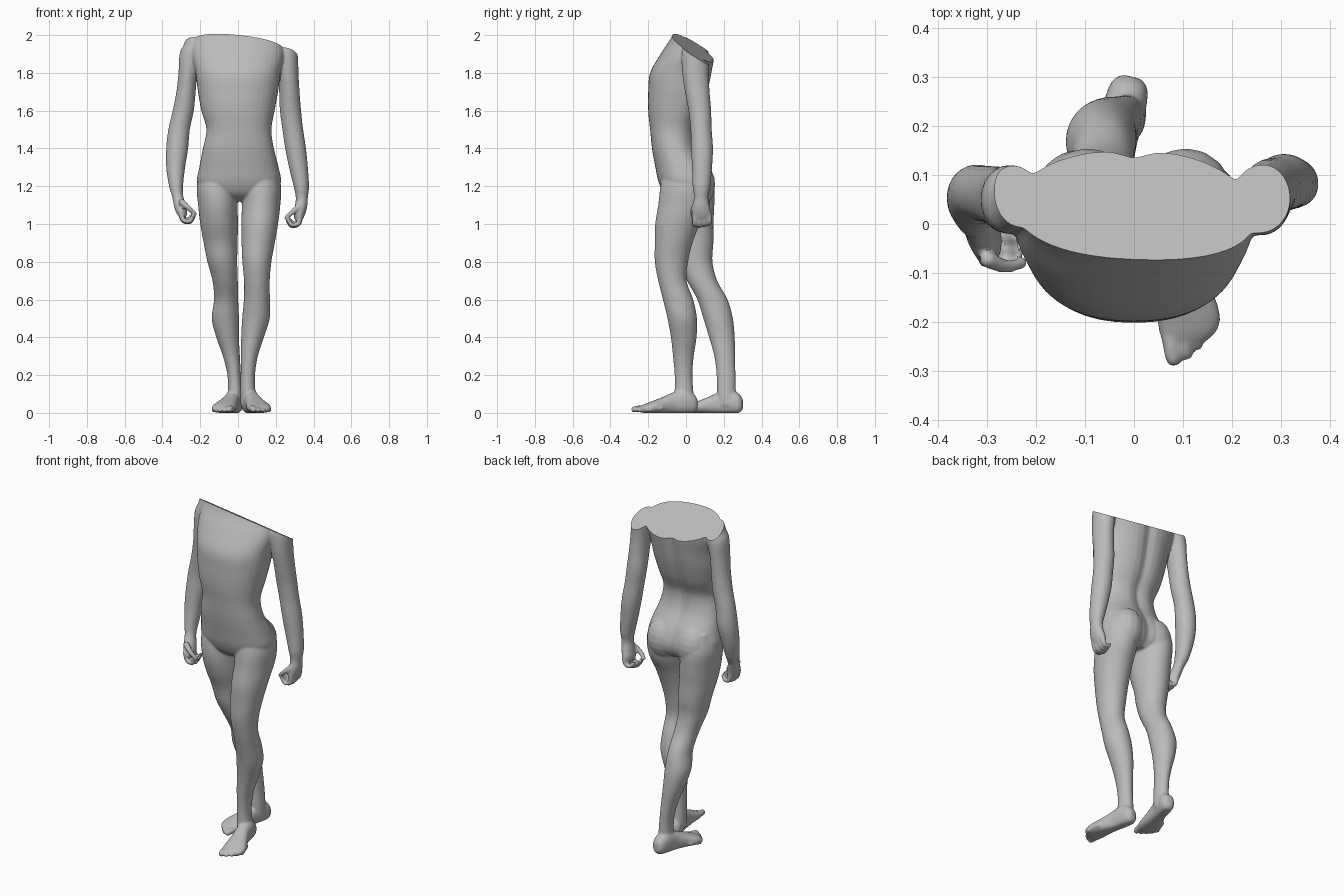
import bpy, bmesh, math
from mathutils import Vector, Matrix

parts = []


def finish(name, bm):
    mesh = bpy.data.meshes.new(name)
    bmesh.ops.recalc_face_normals(bm, faces=bm.faces)
    bm.to_mesh(mesh)
    bm.free()
    ob = bpy.data.objects.new(name, mesh)
    bpy.context.collection.objects.link(ob)
    parts.append(ob)
    return ob


def spline(rows, steps=5):
    # smooth curve through every row
    out = []
    for i in range(len(rows) - 1):
        q = [rows[max(i - 1, 0)], rows[i], rows[i + 1], rows[min(i + 2, len(rows) - 1)]]
        for k in range(steps):
            t = k / steps
            out.append([0.5 * (2 * b + (c - a) * t + (2 * a - 5 * b + 4 * c - d) * t * t
                               + (3 * b - a - 3 * c + d) * t ** 3) for a, b, c, d in zip(*q)])
    return out + [list(rows[-1])]


def loft(name, rows, place, power=2.0, groove=0.0, n=40):
    # rows: station, centre u, centre v, radius u, radius v
    bm = bmesh.new()
    rings = []
    for t, cu, cv, ru, rv in spline(rows):
        ring = []
        for k in range(n):
            a = 2 * math.pi * k / n
            c, s = math.cos(a), math.sin(a)
            u = ru * math.copysign(abs(c) ** (2 / power), c)
            v = rv * math.copysign(abs(s) ** (2 / power), s)
            if s > 0:
                v -= groove * math.exp(-(u / 0.035) ** 2)
            ring.append(bm.verts.new(place(t, cu + u, cv + v)))
        rings.append(ring)
    for r, q in zip(rings, rings[1:]):
        for k in range(n):
            bm.faces.new((r[k], r[(k + 1) % n], q[(k + 1) % n], q[k]))
    bm.faces.new(rings[0])
    bm.faces.new(rings[-1])
    return finish(name, bm)


def upright(t, u, v):
    return (u, v, t)


def ball(bm, p, r):
    m = Matrix.Translation(p) @ Matrix.Diagonal((*r, 1))
    bmesh.ops.create_uvsphere(bm, u_segments=16, v_segments=10, radius=1, matrix=m)


def digit(bm, pts, r0, r1):
    # tapering finger or toe made of closely spaced beads
    path = spline(pts, 7)
    for i, p in enumerate(path):
        r = r0 + (r1 - r0) * i / (len(path) - 1)
        ball(bm, p, (r, r, r))


# torso with spine hollow
loft("torso", [
    (2.1, 0, .05, .2, .1), (2.0, 0, .04, .235, .112), (1.9, 0, .01, .245, .145),
    (1.8, 0, -.025, .225, .165), (1.7, 0, -.04, .212, .16), (1.6, 0, -.055, .194, .145),
    (1.5, .005, -.07, .172, .12), (1.4, .002, -.06, .188, .12), (1.3, .005, -.022, .21, .14),
    (1.22, .005, 0, .222, .145), (1.16, .005, .01, .18, .125), (1.12, .005, .02, .1, .08)],
    upright, 2.25, .018)

# seat muscles
bm = bmesh.new()
for x in (-.095, .105):
    ball(bm, (x, .055, 1.21), (.098, .1, .125))
finish("seat_muscles", bm)

# legs, one forward and one back
loft("front_leg", [
    (1.3, .11, 0, .09, .11), (1.2, .122, 0, .106, .135), (1.1, .122, -.012, .102, .135),
    (1.0, .115, -.045, .097, .118), (.9, .107, -.065, .088, .1), (.8, .1, -.077, .077, .088),
    (.7, .1, -.072, .068, .075), (.6, .1, -.042, .069, .08), (.5, .095, -.02, .073, .078),
    (.4, .077, -.012, .06, .068), (.3, .06, -.014, .045, .055), (.2, .052, -.013, .038, .047),
    (.1, .052, -.01, .04, .05), (.04, .052, -.005, .038, .05)], upright)
loft("back_leg", [
    (1.3, -.1, .01, .09, .11), (1.2, -.112, .01, .106, .138), (1.1, -.107, .01, .104, .14),
    (1.0, -.1, .02, .1, .125), (.9, -.092, .04, .09, .105), (.8, -.083, .05, .079, .09),
    (.7, -.068, .085, .067, .08), (.6, -.063, .14, .064, .08), (.5, -.067, .17, .072, .078),
    (.4, -.055, .19, .06, .068), (.3, -.035, .205, .045, .055), (.2, -.02, .212, .036, .05),
    (.1, -.015, .215, .038, .05), (.04, -.013, .225, .038, .05)], upright)


# feet, drawn from the heel forward and turned outward
def foot(name, side, ox, oy, angle):
    c, s = math.cos(angle), math.sin(angle)

    def place(t, u, v):
        return Vector((ox + side * (u * c - t * s), oy + t * c + u * s, max(v, 0)))

    loft(name, [
        (0, 0, .045, .02, .025), (-.02, 0, .05, .038, .05), (-.07, 0, .06, .044, .065),
        (-.13, 0, .052, .043, .057), (-.19, .004, .04, .052, .043), (-.25, .008, .029, .064, .031),
        (-.29, .004, .022, .06, .022), (-.31, -.004, .018, .045, .014)], place, 2.3)
    bm = bmesh.new()
    for u, tip, r in ((-.04, -.352, .018), (-.012, -.345, .014), (.014, -.33, .013),
                      (.038, -.31, .012), (.06, -.285, .012)):
        digit(bm, [place(tip + .08, u * .92, .024), place(tip + .035, u, .022),
                   place(tip + r, u, r)], r, r * .9)
    finish(name + "_toes", bm)


foot("front_foot", 1, .05, .06, math.radians(12))
foot("back_foot", -1, -.004, .3, math.radians(14))

# arms with deltoids and palms
loft("left_side_arm", [
    (2.0, .235, .05, .035, .045), (1.95, .25, .05, .052, .064), (1.9, .257, .05, .06, .073),
    (1.8, .265, .05, .055, .07), (1.7, .272, .06, .054, .065), (1.6, .278, .073, .056, .06),
    (1.5, .29, .08, .055, .056), (1.4, .305, .085, .055, .058), (1.3, .32, .085, .05, .053),
    (1.2, .335, .082, .041, .047), (1.14, .338, .08, .032, .038), (1.09, .333, .08, .033, .047),
    (1.05, .325, .083, .03, .052), (1.02, .32, .083, .02, .045)], upright)
loft("right_side_arm", [
    (2.02, -.23, .045, .035, .045), (1.95, -.237, .048, .05, .062), (1.9, -.25, .05, .059, .07),
    (1.8, -.265, .05, .05, .067), (1.7, -.275, .055, .051, .062), (1.6, -.29, .06, .056, .058),
    (1.5, -.312, .063, .057, .056), (1.4, -.322, .06, .058, .06), (1.3, -.33, .045, .05, .054),
    (1.2, -.328, .02, .037, .045), (1.15, -.32, 0, .03, .036), (1.1, -.308, -.022, .032, .044),
    (1.06, -.298, -.036, .029, .05), (1.04, -.293, -.038, .02, .044)], upright)


# loosely curled fingers and thumb
def hand(name, side, ox, oy, oz):
    bm = bmesh.new()
    for i in range(4):
        y = oy - .037 + .026 * i
        k = (1, 1.08, 1, .85)[i]
        digit(bm, [(ox, y, oz), (ox - side * .01, y, oz - .042 * k),
                   (ox - side * .045 * k, y - .003, oz - .05 * k),
                   (ox - side * .064 * k, y - .006, oz - .022)], .0145, .011)
    digit(bm, [(ox - side * .005, oy - .035, oz + .05), (ox - side * .04, oy - .048, oz + .02),
               (ox - side * .075, oy - .042, oz - .012)], .018, .011)
    finish(name, bm)


hand("left_side_fingers", 1, .33, .083, 1.045)
hand("right_side_fingers", -1, -.302, -.038, 1.065)

# fuse the parts into one continuous skin
bpy.ops.object.select_all(action='DESELECT')
for ob in parts:
    ob.select_set(True)
bpy.context.view_layer.objects.active = parts[0]
bpy.ops.object.join()
body = bpy.context.object
body.name = "body"
remesh = body.modifiers.new("skin", 'REMESH')
remesh.mode = 'VOXEL'
remesh.voxel_size = .0065
smooth = body.modifiers.new("soften", 'SMOOTH')
smooth.factor, smooth.iterations = .5, 6
for m in ("skin", "soften"):
    bpy.ops.object.modifier_apply(modifier=m)

# slanted flat cut across the shoulders
bm = bmesh.new()
bm.from_mesh(body.data)
cut = bmesh.ops.bisect_plane(bm, geom=bm.verts[:] + bm.edges[:] + bm.faces[:],
                             plane_co=(0, 0, 1.955), plane_no=(.13, .63, 1), clear_outer=True)
rim = [e for e in cut["geom_cut"] if isinstance(e, bmesh.types.BMEdge)]
bmesh.ops.holes_fill(bm, edges=rim, sides=0)
bm.to_mesh(body.data)
bm.free()

grey = bpy.data.materials.new("plain grey")
grey.diffuse_color = (.5, .5, .5, 1)
body.data.materials.clear()
body.data.materials.append(grey)
bpy.ops.object.shade_smooth_by_angle(angle=math.radians(40))
